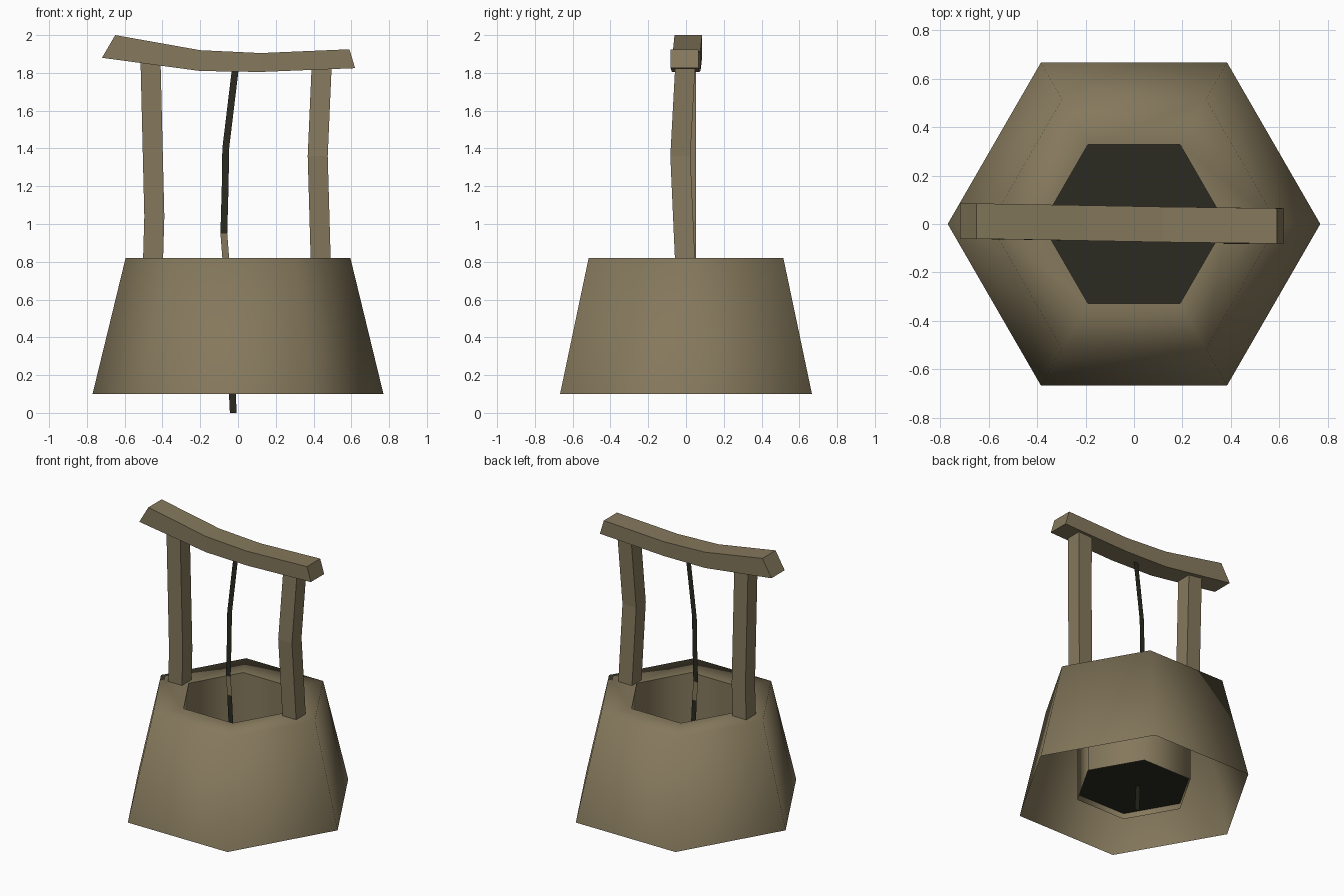
import bpy, bmesh, math
from mathutils import Vector

cube = bpy.data.objects.get("Cube")
if cube:
    bpy.data.objects.remove(cube, do_unlink=True)


def material(name, rgb):
    mat = bpy.data.materials.new(name)
    mat.use_nodes = True
    mat.diffuse_color = (*rgb, 1)
    mat.node_tree.nodes["Principled BSDF"].inputs["Base Color"].default_value = (*rgb, 1)
    return mat


BROWN = material("weathered_brown", (0.235, 0.190, 0.108))
DARK = material("dark_water", (0.024, 0.024, 0.015))


def finish(name, bm, mats, smooth=None, solid=True):
    if solid:
        bmesh.ops.recalc_face_normals(bm, faces=bm.faces)
    mesh = bpy.data.meshes.new(name)
    bm.to_mesh(mesh)
    bm.free()
    for mat in mats:
        mesh.materials.append(mat)
    obj = bpy.data.objects.new(name, mesh)
    bpy.context.collection.objects.link(obj)
    if smooth:
        bpy.ops.object.select_all(action='DESELECT')
        obj.select_set(True)
        bpy.context.view_layer.objects.active = obj
        bpy.ops.object.shade_smooth_by_angle(angle=math.radians(smooth))
    return obj


def hexagon(bm, radius, z):
    return [bm.verts.new((radius * math.cos(i * math.pi / 3),
                          radius * math.sin(i * math.pi / 3), z)) for i in range(6)]


def skin(bm, rings):
    """Join consecutive closed rings with quads."""
    n = len(rings[0])
    for a, b in zip(rings, rings[1:]):
        for i in range(n):
            j = (i + 1) % n
            bm.faces.new((a[i], a[j], b[j], b[i]))


def bent_timber(name, rings):
    """Four-sided timber through rings of corner points, capped at both ends."""
    bm = bmesh.new()
    loops = [[bm.verts.new(p) for p in ring] for ring in rings]
    skin(bm, loops)
    bm.faces.new(loops[0])
    bm.faces.new(loops[-1])
    return finish(name, bm, [BROWN])


# Open-bottomed well: flared wall, flat rim and inner shaft
bm = bmesh.new()
profile = [(0.77, 0.10), (0.595, 0.82), (0.38, 0.82), (0.38, 0.14)]
skin(bm, [hexagon(bm, r, z) for r, z in profile])
finish("well_wall", bm, [BROWN], smooth=80, solid=False)

# Water closing the shaft
bm = bmesh.new()
bm.faces.new(hexagon(bm, 0.38, 0.18))
finish("water", bm, [DARK], solid=False)


# Crooked posts
def post(name, path, half=0.053):
    corners = [(-1, -1), (1, -1), (1, 1), (-1, 1)]
    bent_timber(name, [[(x + half * sx, y + half * sy, z) for sx, sy in corners]
                       for x, y, z in path])


post("right_post", [(-0.45, 0, 0.80), (-0.443, 0, 1.04), (-0.463, 0, 1.86)])
post("left_post", [(0.438, -0.005, 0.80), (0.422, -0.03, 1.36), (0.443, -0.004, 1.84)])

# Sagging crossbeam: top x, top z, bottom x, bottom z, centre y
beam = [(-0.65, 2.0, -0.72, 1.88, 0.012), (-0.2, 1.92, -0.2, 1.81, 0.004),
        (0.12, 1.905, 0.12, 1.805, -0.002), (0.59, 1.925, 0.62, 1.825, -0.008)]
bent_timber("crossbeam", [[(bx, y - 0.073, bz), (bx, y + 0.073, bz),
                           (tx, y + 0.073, tz), (tx, y - 0.073, tz)]
                          for tx, tz, bx, bz, y in beam])

# Flat hanging rope, worn to brown at the rim
bm = bmesh.new()
rope = [(-0.015, 1.815), (-0.065, 1.4), (-0.068, 1.2), (-0.075, 0.95), (-0.065, 0.82), (-0.025, 0)]
pairs = [[bm.verts.new((x + s * 0.018, 0, z)) for s in (-1, 1)] for x, z in rope]
for a, b in zip(pairs, pairs[1:]):
    face = bm.faces.new((a[0], b[0], b[1], a[1]))
    face.material_index = int(0.8 < face.calc_center_median().z < 1.0)
finish("rope", bm, [DARK, BROWN], solid=False)
